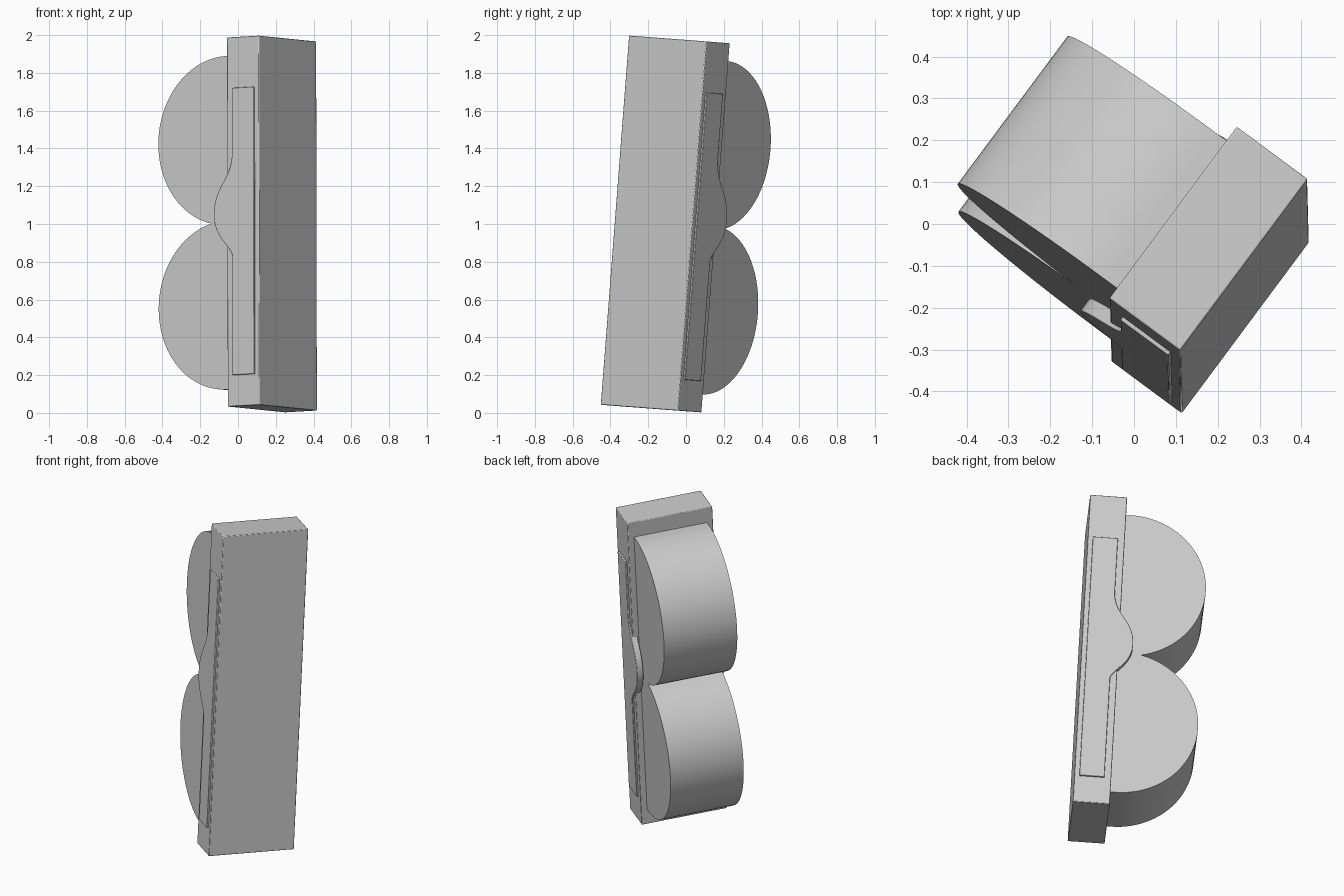
import bpy, bmesh, math
from mathutils import Vector, Matrix
from mathutils.geometry import interpolate_bezier

if "Cube" in bpy.data.objects:
    bpy.data.objects.remove(bpy.data.objects["Cube"], do_unlink=True)

grey = bpy.data.materials.new("plain grey")
grey.use_nodes = True
colour = (0.6, 0.6, 0.6, 1)
grey.diffuse_color = colour
grey.node_tree.nodes["Principled BSDF"].inputs["Base Color"].default_value = colour

# Leaning frame shared by all parts: width, depth (towards the drums), length
length_axis = Vector((-0.002, 0.0764, 0.997)).normalized()
width_axis = Vector((0.596, 0.801, -0.0605))
depth_axis = length_axis.cross(width_axis).normalized()
width_axis = depth_axis.cross(length_axis)
FRAME = Matrix((width_axis, depth_axis, length_axis)).transposed().to_4x4()
FRAME.translation = (0.18, -0.11, 1.0)


def extrude_profile(name, profile, w0, w1, bevel=0.0):
    """Sweep a (depth, length) outline along the width axis."""
    bm = bmesh.new()
    face = bm.faces.new([bm.verts.new((w0, p[0], p[1])) for p in profile])
    swept = bmesh.ops.extrude_face_region(bm, geom=[face])
    moved = [v for v in swept["geom"] if isinstance(v, bmesh.types.BMVert)]
    bmesh.ops.translate(bm, verts=moved, vec=(w1 - w0, 0, 0))
    bmesh.ops.recalc_face_normals(bm, faces=bm.faces)
    mesh = bpy.data.meshes.new(name)
    bm.to_mesh(mesh)
    bm.free()
    mesh.materials.append(grey)
    obj = bpy.data.objects.new(name, mesh)
    bpy.context.collection.objects.link(obj)
    obj.matrix_world = FRAME
    bpy.ops.object.select_all(action="DESELECT")
    obj.select_set(True)
    bpy.context.view_layer.objects.active = obj
    bpy.ops.object.shade_smooth_by_angle(angle=math.radians(30))
    if bevel:
        mod = obj.modifiers.new("soft edges", "BEVEL")
        mod.width = bevel
        mod.segments = 2
        mod.limit_method = "ANGLE"
    return obj


# Main slab
HALF_W, HALF_D, HALF_L = 0.256, 0.1055, 0.98
extrude_profile("slab", [(-HALF_D, -HALF_L), (HALF_D, -HALF_L),
                         (HALF_D, HALF_L), (-HALF_D, HALF_L)],
                -HALF_W, HALF_W, 0.004)

# Two half-round drums, set into the slab
RADIUS, CENTRE = 0.448, 0.137
for name, side in (("upper_drum", 1), ("lower_drum", -1)):
    mid = side * 0.437
    arc = [(CENTRE + RADIUS * math.cos(a), mid + RADIUS * math.sin(a))
           for a in (math.pi * (i / 48 - 0.5) for i in range(49))]
    outline = [(0.05, mid - RADIUS)] + arc + [(0.05, mid + RADIUS)]
    extrude_profile(name, outline, -0.22, 0.22)


def curve(*points):
    return interpolate_bezier(*[Vector((d, l, 0)) for d, l in points], 16)


# End brackets: a long strip with a rounded lobe
lobe = curve((0.066, 0.37), (0.066, 0.22), (0.187, 0.2), (0.187, 0.04))
lobe += curve((0.187, 0.04), (0.187, -0.08), (0.075, -0.13), (0.066, -0.18))[1:]
strip = [(-0.077, -0.815), (-0.077, 0.71), (0.066, 0.71)]
bracket = strip + [(p.x, p.y) for p in lobe] + [(0.066, -0.815)]
for name, side in (("right_bracket", -1), ("left_bracket", 1)):
    extrude_profile(name, bracket, side * 0.228, side * 0.266, 0.003)
